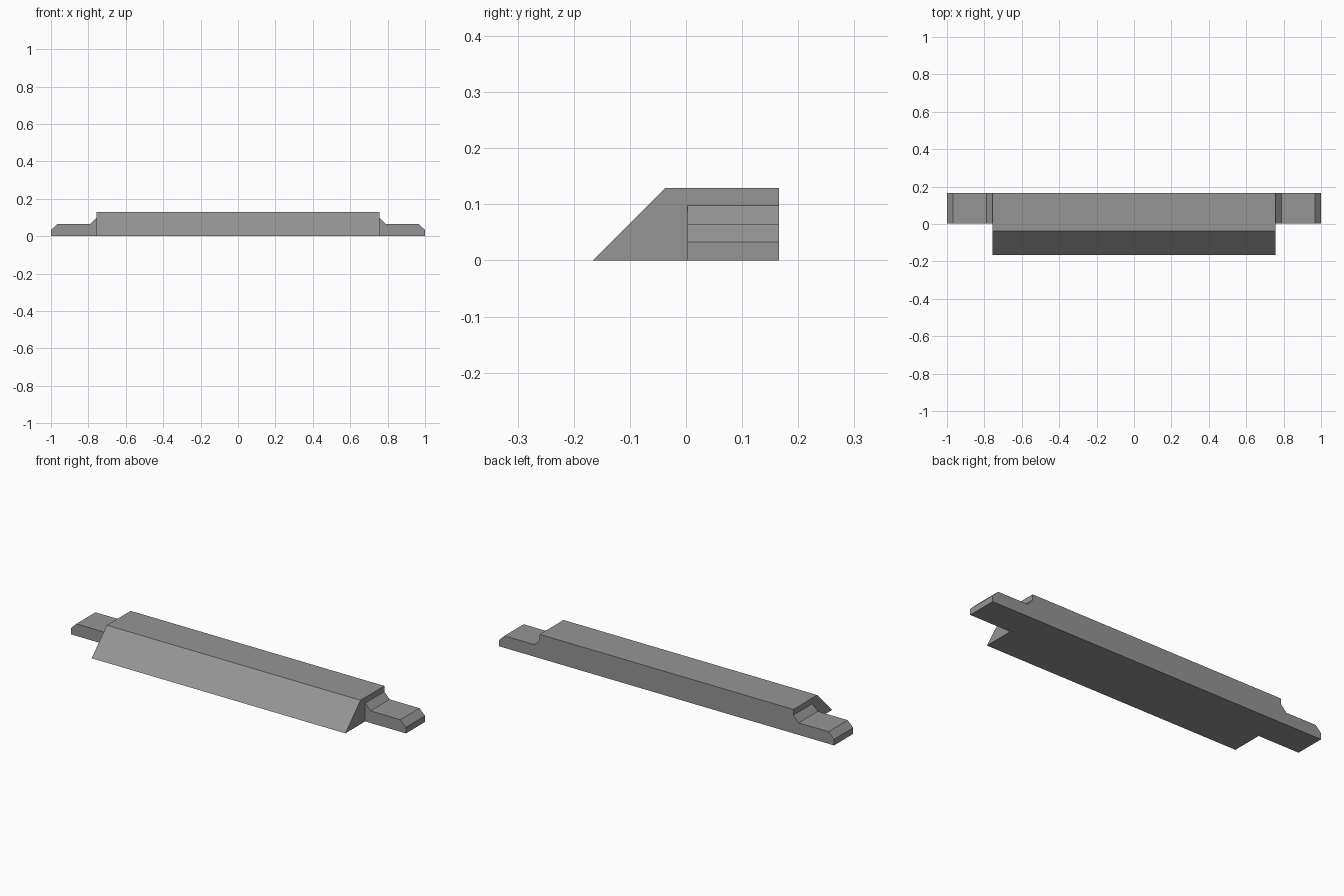
import bpy

if "Cube" in bpy.data.objects:
    bpy.data.objects.remove(bpy.data.objects["Cube"])

grey = bpy.data.materials.new("mid_grey")
grey.diffuse_color = (0.3, 0.3, 0.3, 1)
grey.use_nodes = True
grey.node_tree.nodes["Principled BSDF"].inputs["Base Color"].default_value = grey.diffuse_color


def prism(name, start, end):
    """Solid between two matching end outlines."""
    n = len(start)
    faces = [tuple(range(n))[::-1], tuple(range(n, 2 * n))]
    faces += [(i, (i + 1) % n, n + (i + 1) % n, n + i) for i in range(n)]
    mesh = bpy.data.meshes.new(name)
    mesh.from_pydata(start + end, [], faces)
    mesh.materials.append(grey)
    obj = bpy.data.objects.new(name, mesh)
    bpy.context.collection.objects.link(obj)
    return obj


# Long body with a sloped front
HALF = 0.757
section = [(-0.166, 0), (0.166, 0), (0.166, 0.129), (-0.037, 0.129)]
prism("sloped_body",
      [(-HALF, y, z) for y, z in section],
      [(HALF, y, z) for y, z in section])

# End tabs with a chamfered tip and a fillet against the body
tab = [(HALF, 0), (1, 0), (1, 0.033), (0.967, 0.065),
       (0.789, 0.065), (HALF, 0.098)]
for side, name in ((1, "right_tab"), (-1, "left_tab")):
    outline = tab if side > 0 else [(-x, z) for x, z in reversed(tab)]
    prism(name,
          [(x, 0.166, z) for x, z in outline],
          [(x, 0.003, z) for x, z in outline])
